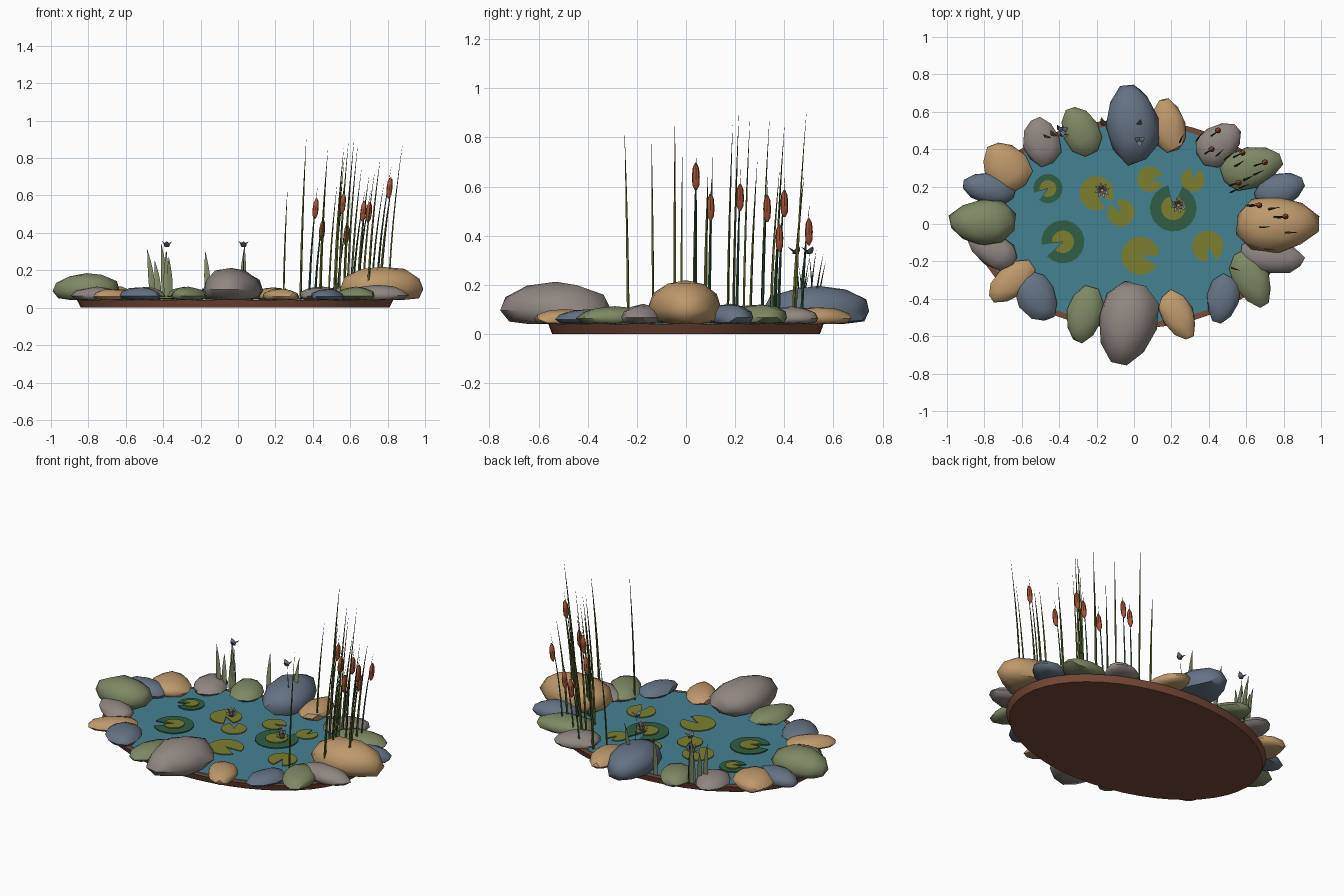
import bpy, bmesh, math, random
from mathutils import Vector, Matrix

random.seed(4)
if "Cube" in bpy.data.objects:
    bpy.data.objects.remove(bpy.data.objects["Cube"])


def material(name, rgb):
    m = bpy.data.materials.new(name)
    m.use_nodes = True
    m.diffuse_color = (*rgb, 1)
    m.node_tree.nodes["Principled BSDF"].inputs["Base Color"].default_value = (*rgb, 1)
    return m


TAN = material("tan stone", (.52, .32, .15))
GREY = material("grey stone", (.28, .24, .22))
BLUE = material("blue stone", (.13, .17, .23))
MOSS = material("mossy green", (.21, .25, .13))
WATER = material("water", (.06, .22, .29))
OLIVE = material("olive pad", (.2, .21, .03))
DARK = material("dark green pad", (.03, .11, .06))
RUST = material("rust brown", (.39, .09, .04))
EARTH = material("earth brown", (.19, .07, .04))
REED = material("reed green", (.1, .12, .02))


def finish(name, bm, mat, smooth=False):
    bmesh.ops.recalc_face_normals(bm, faces=bm.faces)
    me = bpy.data.meshes.new(name)
    bm.to_mesh(me)
    bm.free()
    me.materials.append(mat)
    ob = bpy.data.objects.new(name, me)
    bpy.context.collection.objects.link(ob)
    if smooth:
        bpy.ops.object.select_all(action='DESELECT')
        ob.select_set(True)
        bpy.context.view_layer.objects.active = ob
        bpy.ops.object.shade_smooth_by_angle(angle=math.radians(42))
    return ob


def rings(bm, loops):
    """Skin a stack of closed point loops and cap both ends."""
    rows = [[bm.verts.new(p) for p in loop] for loop in loops]
    n = len(rows[0])
    for a, b in zip(rows, rows[1:]):
        for i in range(n):
            bm.faces.new((a[i], a[(i + 1) % n], b[(i + 1) % n], b[i]))
    bm.faces.new(rows[0])
    bm.faces.new(rows[-1])


def oval(rx, ry, z, cx=0, cy=0, n=48):
    return [(cx + rx * math.cos(math.tau * i / n), cy + ry * math.sin(math.tau * i / n), z)
            for i in range(n)]


# Basin and water surface
bm = bmesh.new()
rings(bm, [oval(.825, .545, 0, -.015), oval(.845, .56, .04, -.015)])
finish("basin", bm, EARTH, True)
bm = bmesh.new()
rings(bm, [oval(.815, .53, .037, -.015), oval(.815, .53, .044, -.015)])
finish("water_surface", bm, WATER)


# Rim stones: x, y, half length, half width, top, outward angle
def stone(name, mat, x, y, length, width, top, angle):
    bm = bmesh.new()
    bmesh.ops.create_icosphere(bm, subdivisions=2, radius=1)
    base, mid = .04, .04 + (top - .04) * .33
    turn = Matrix.Rotation(math.radians(angle), 3, 'Z')
    for v in bm.verts:
        p = v.co * random.uniform(.96, 1.07)
        z = mid + p.z * (top - mid) if p.z > 0 else max(base, mid + p.z * (mid - base) * 1.5)
        flat = turn @ Vector((p.x * length, p.y * width * (1 - .15 * p.x), 0))
        v.co = (x + flat.x, y + flat.y, z)
    finish(name, bm, mat, True)


STONES = [
    (TAN, .765, 0, .225, .15, .22, 0), (MOSS, -.81, .01, .18, .125, .185, 180),
    (BLUE, -.01, .54, .22, .14, .2, 98), (GREY, -.035, -.53, .22, .155, .21, 258),
    (TAN, .185, .525, .145, .09, .11, 100), (GREY, .455, .43, .14, .1, .11, 40),
    (MOSS, .63, .305, .17, .11, .12, 15), (BLUE, .78, .18, .14, .09, .12, 20),
    (GREY, .74, -.175, .17, .09, .12, -10), (MOSS, .63, -.29, .16, .095, .11, -65),
    (BLUE, .475, -.4, .13, .085, .1, 255), (TAN, .235, -.49, .14, .085, .1, -62),
    (MOSS, -.265, -.485, .15, .095, .11, 255), (BLUE, -.52, -.39, .14, .105, .11, -60),
    (TAN, -.655, -.31, .145, .085, .1, 220), (GREY, -.755, -.135, .145, .085, .11, 150),
    (BLUE, -.775, .19, .145, .085, .12, 170), (TAN, -.685, .305, .145, .12, .12, 120),
    (GREY, -.495, .44, .13, .095, .11, 105), (MOSS, -.285, .5, .135, .095, .11, 115),
]
for i, s in enumerate(STONES):
    stone(f"rim_stone_{i + 1}", *s)


# Lily pads: notched discs, the large dark ones carrying a smaller olive one
def pad(name, mat, x, y, r, notch, z):
    n, gap = 18, .3
    pts = [(x, y)]
    for i in range(n + 1):
        a = math.radians(notch) + gap + (math.tau - 2 * gap) * i / n
        pts.append((x + r * math.cos(a), y + r * math.sin(a)))
    bm = bmesh.new()
    rings(bm, [[(px, py, h) for px, py in pts] for h in (z, z + .006)])
    finish(name, bm, mat)


PADS = [
    (-.46, .19, .078, 215, .045), (.21, .085, .125, 85, .065), (-.38, -.095, .115, 205, .06),
    (-.2, .165, .092, -45, 0), (-.07, .06, .073, 125, 0), (.085, .24, .069, 0, 0),
    (.315, .235, .063, 80, 0), (.035, -.17, .102, -15, 0), (.395, -.12, .084, -75, 0),
]
for i, (x, y, r, notch, inner) in enumerate(PADS):
    pad(f"lily_pad_{i + 1}", DARK if inner else OLIVE, x, y, r, notch, .046)
    if inner:
        pad(f"lily_pad_centre_{i + 1}", OLIVE, x, y, inner, notch, .053)


# Tapering leaf or stem, bending from foot to tip
def blade(bm, foot, tip, wide, thick, belly=0.0, steps=6, facing=0.0):
    foot, tip = Vector(foot), Vector(tip)
    side = Vector((math.cos(facing), math.sin(facing), 0)) * wide
    deep = Vector((-math.sin(facing), math.cos(facing), 0)) * thick
    loops = []
    for i in range(steps + 1):
        t = i / steps
        c = foot.lerp(tip, t)
        lean = (tip - foot) * (t * t - t) * .6
        c += Vector((lean.x, lean.y, 0))
        k = max(.06, (1 - t ** 2) + belly * math.sin(math.pi * t))
        loops.append([c + side * k, c + deep * k, c - side * k, c - deep * k])
    rings(bm, loops)


# Water lily blossoms
for i, (x, y) in enumerate([(-.17, .18), (.237, .1)]):
    bm = bmesh.new()
    for count, reach, top in ((8, .042, .078), (6, .026, .105)):
        for j in range(count):
            a = math.tau * (j + .3) / count
            c, s = math.cos(a), math.sin(a)
            blade(bm, (x + .006 * c, y + .006 * s, .054), (x + reach * c, y + reach * s, top),
                  .008, .003, .6, 4, a + math.pi / 2)
    finish(f"lily_blossom_{i + 1}", bm, GREY)
    bm = bmesh.new()
    rings(bm, [oval(.01, .01, .054, x, y, 8), oval(.008, .008, .078, x, y, 8)])
    finish(f"blossom_heart_{i + 1}", bm, TAN)

# Tall reed leaves: tip position, each foot set back towards the water
LEAVES = [
    (.265, .48, .64), (.365, .49, .9), (.48, .4, .84), (.62, .215, .89), (.59, .34, .88),
    (.88, -.045, .875), (.565, .19, .85), (.64, .26, .87), (.57, -.25, .82), (.76, -.14, .79),
    (.73, -.015, .72), (.66, .11, .74), (.78, .09, .66), (.53, .38, .66), (.7, .29, .7),
    (.83, .04, .7),
]
bm = bmesh.new()
for x, y, z in LEAVES:
    lean = .02 + .09 * max(0, x - .25)
    blade(bm, (x - lean, y * .92 - .005, .044), (x, y, z), .007, .005, .1,
          facing=random.uniform(0, 3))
finish("reed_leaves", bm, REED)

# Cattails: head centre
HEADS = [(.415, .4, .53), (.45, .5, .415), (.58, .38, .39), (.7, .33, .51),
         (.56, .22, .555), (.67, .1, .515), (.81, .04, .64)]
stems, heads = bmesh.new(), bmesh.new()
for x, y, z in HEADS:
    lean = .02 + .09 * (x - .25)
    blade(stems, (x - lean, y * .94, .044), (x + .01, y + .003, z + .115), .006, .006)
    rings(heads, [oval(r, r, z + h, x + h * .1, y, 8) for h, r in
                  ((-.055, .004), (-.035, .014), (0, .016), (.035, .013), (.055, .004))])
finish("cattail_stems", stems, DARK)
finish("cattail_heads", heads, RUST, True)

# Iris leaves and drooping dark flowers at the back
bm = bmesh.new()
for x, y, tx, ty, z in ((-.455, .46, -.485, .48, .31), (-.425, .47, -.445, .5, .25),
                        (-.39, .5, -.41, .53, .34), (-.38, .47, -.385, .5, .3),
                        (-.365, .48, -.37, .46, .27), (-.16, .53, -.175, .57, .3),
                        (.025, .52, .035, .56, .33)):
    blade(bm, (x, y, .044), (tx, ty, z), .014, .003, .35)
finish("iris_leaves", bm, MOSS)

stalks, petals = bmesh.new(), bmesh.new()
for x, y in ((-.38, .5), (.03, .445)):
    blade(stalks, (x, y + .02, .044), (x, y, .335), .004, .004)
    for j in range(3):
        a = math.tau * j / 3 + .5
        c, s = math.cos(a), math.sin(a)
        blade(petals, (x, y, .325), (x + .032 * c, y + .032 * s, .355), .012, .005, .5, 4,
              a + math.pi / 2)
finish("iris_stalks", stalks, DARK)
finish("iris_petals", petals, BLUE)
